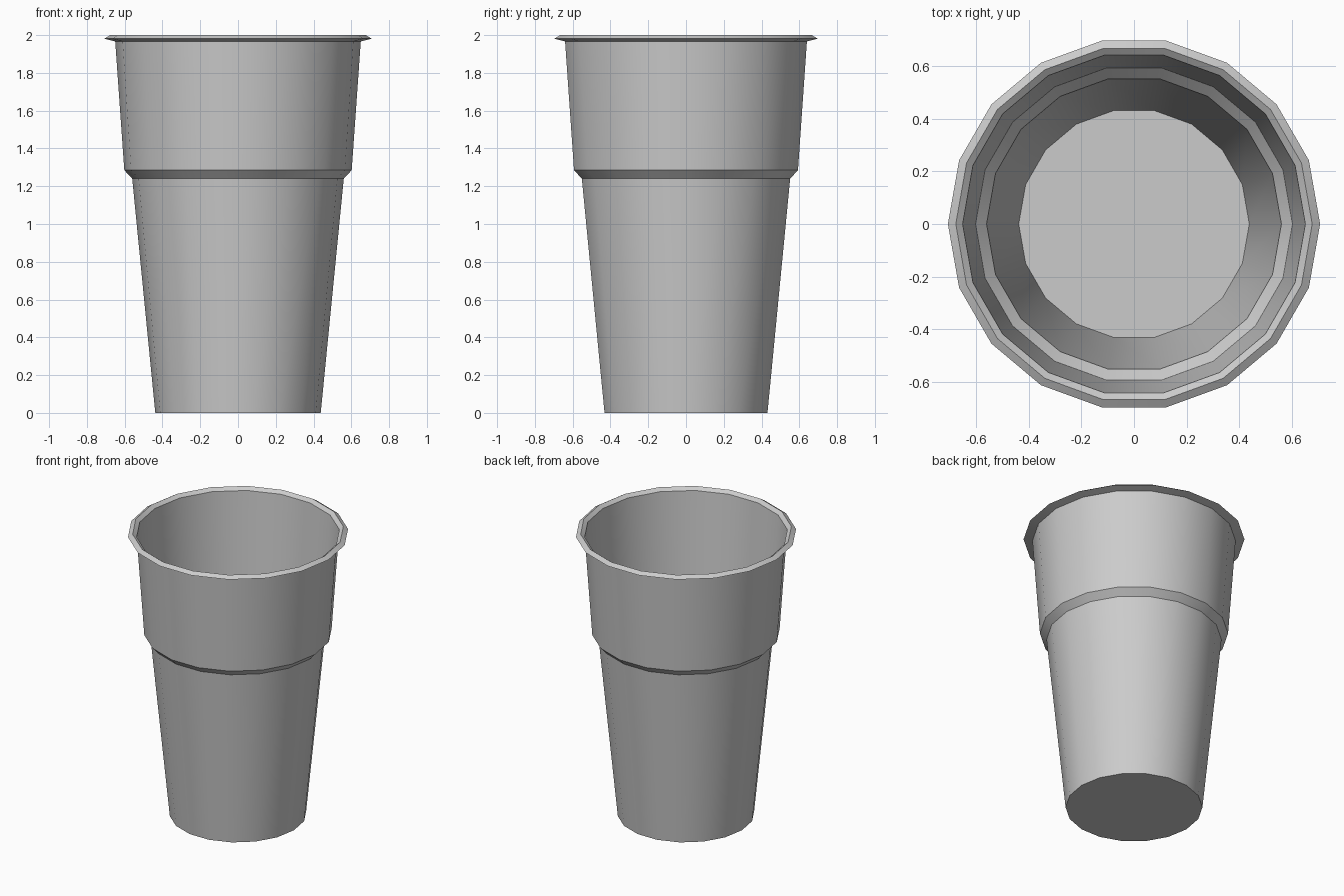
import bpy, bmesh
from math import cos, sin, tau

if "Cube" in bpy.data.objects:
    bpy.data.objects.remove(bpy.data.objects["Cube"])

SIDES = 18


def lathe(name, profile, close_base=False):
    """Revolve (radius, height) points around z, outward normals for a rising profile."""
    bm = bmesh.new()
    rings = [[bm.verts.new((r * cos(tau * i / SIDES), r * sin(tau * i / SIDES), z))
              for i in range(SIDES)] for r, z in profile]
    for low, high in zip(rings, rings[1:]):
        for i in range(SIDES):
            j = (i + 1) % SIDES
            bm.faces.new((low[i], low[j], high[j], high[i]))
    if close_base:
        bm.faces.new(rings[0][::-1])
    mesh = bpy.data.meshes.new(name)
    bm.to_mesh(mesh)
    bm.free()
    obj = bpy.data.objects.new(name, mesh)
    bpy.context.collection.objects.link(obj)
    bpy.ops.object.select_all(action='DESELECT')
    obj.select_set(True)
    bpy.context.view_layer.objects.active = obj
    bpy.ops.object.shade_smooth_by_angle(angle=0.52)
    return obj


# Thin tapered wall with a stacking step and a flat base
lathe("cup_body", [(0.438, 0), (0.56, 1.24), (0.602, 1.285), (0.651, 1.98)], close_base=True)

# Rolled lip: underside, outer slope, inner slope
lathe("cup_rim", [(0.651, 1.967), (0.707, 1.981), (0.677, 2.0), (0.651, 1.98)])
